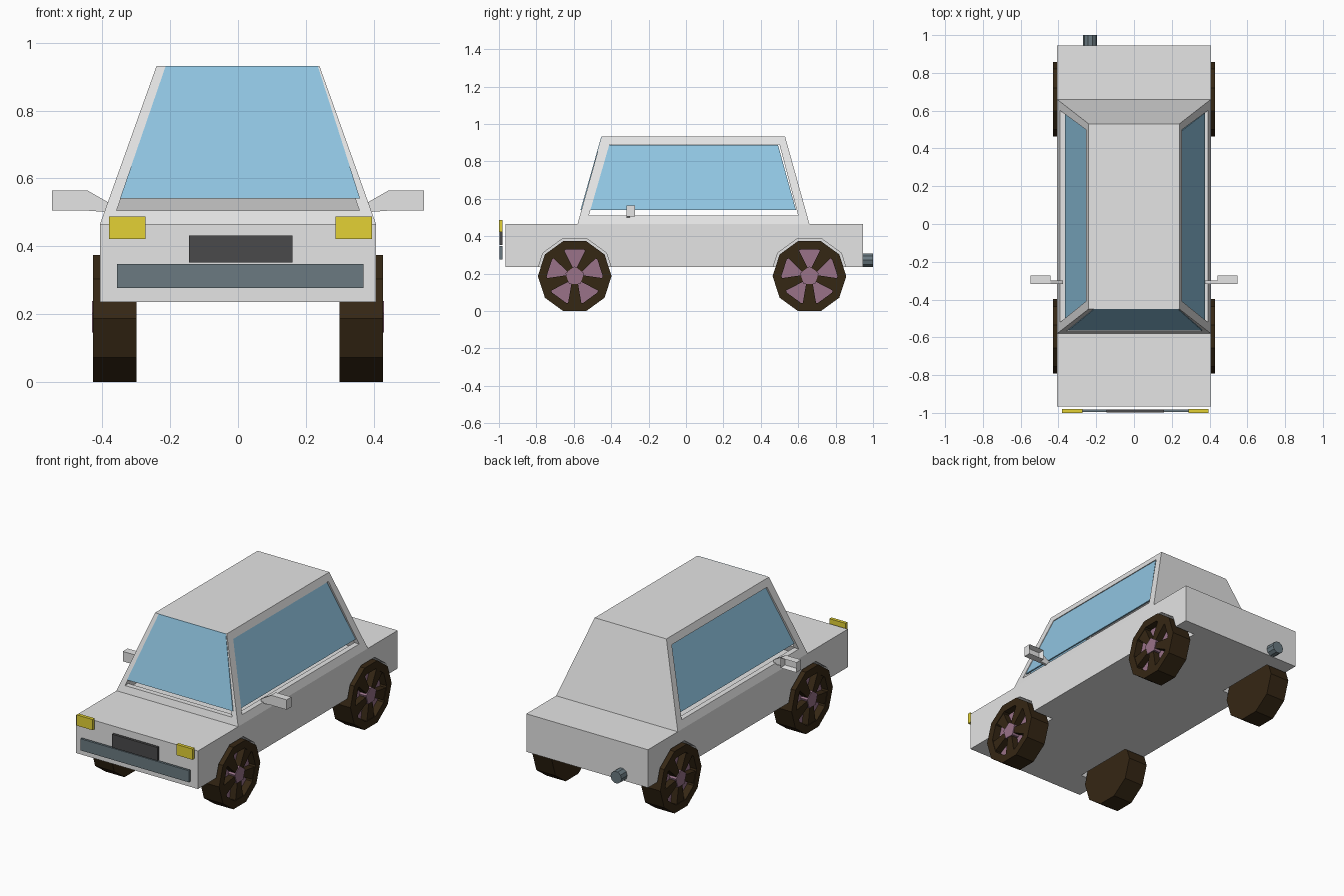
import bpy, bmesh
from math import cos, sin, pi
from mathutils import Vector

cube = bpy.data.objects.get("Cube")
if cube:
    bpy.data.objects.remove(cube)


def material(name, rgb):
    m = bpy.data.materials.new(name)
    m.use_nodes = True
    m.diffuse_color = (*rgb, 1)
    m.node_tree.nodes["Principled BSDF"].inputs["Base Color"].default_value = (*rgb, 1)
    return m


PAINT = material("pale grey paint", (0.78, 0.78, 0.78))
GLASS = material("blue glass", (0.28, 0.56, 0.76))
YELLOW = material("lamp yellow", (0.77, 0.64, 0.036))
STEEL = material("blue grey metal", (0.145, 0.195, 0.22))
BLACK = material("dark grey grille", (0.068, 0.068, 0.07))
RUBBER = material("dark brown rubber", (0.036, 0.02, 0.007))
MAUVE = material("mauve hub", (0.32, 0.17, 0.25))


def finish(name, bm, *mats):
    bmesh.ops.recalc_face_normals(bm, faces=bm.faces)
    me = bpy.data.meshes.new(name)
    bm.to_mesh(me)
    bm.free()
    for m in mats:
        me.materials.append(m)
    ob = bpy.data.objects.new(name, me)
    bpy.context.collection.objects.link(ob)
    return ob


def add_prism(bm, a, b, mat=0):
    """Solid between two matching loops of points."""
    va, vb = [[bm.verts.new(p) for p in loop] for loop in (a, b)]
    n = len(va)
    faces = [bm.faces.new(va), bm.faces.new(vb)]
    for i in range(n):
        j = (i + 1) % n
        faces.append(bm.faces.new((va[i], va[j], vb[j], vb[i])))
    for f in faces:
        f.material_index = mat
    return faces


def prism(name, a, b, mat):
    bm = bmesh.new()
    add_prism(bm, a, b)
    return finish(name, bm, mat)


def rect(x0, x1, y0, y1, z):
    return [(x0, y0, z), (x1, y0, z), (x1, y1, z), (x0, y1, z)]


def box(name, x0, x1, y0, y1, z0, z1, mat):
    return prism(name, rect(x0, x1, y0, y1, z0), rect(x0, x1, y0, y1, z1), mat)


def ring(x, r, cy, cz, n=10, turn=0.0):
    return [(x, cy + r * cos(turn + 2 * pi * i / n), cz + r * sin(turn + 2 * pi * i / n))
            for i in range(n)]


def cut(target, cutter):
    cutter.hide_render = True
    mod = target.modifiers.new("cut", "BOOLEAN")
    mod.operation, mod.solver, mod.object = "DIFFERENCE", "EXACT", cutter
    bpy.context.view_layer.objects.active = target
    bpy.ops.object.modifier_apply(modifier=mod.name)
    bpy.data.objects.remove(cutter)


AXLE_Z = 0.187
AXLES = {"front": -0.595, "rear": 0.66}
SIDES = {"left": 1, "right": -1}

# Lower body with wheel wells
body = box("lower_body", -0.407, 0.407, -0.965, 0.945, 0.235, 0.465, PAINT)
for y in AXLES.values():
    for s in SIDES.values():
        cut(body, prism("well_cutter", ring(s * 0.27, 0.21, y, AXLE_Z),
                        ring(s * 0.5, 0.21, y, AXLE_Z), PAINT))

# Hollow cabin with open side windows and windscreen
cabin = prism("cabin", rect(-0.407, 0.407, -0.58, 0.66, 0.465),
              rect(-0.24, 0.24, -0.45, 0.53, 0.932), PAINT)
cut(cabin, prism("inner_cutter", rect(-0.378, 0.378, -0.55, 0.63, 0.455),
                 rect(-0.222, 0.222, -0.425, 0.505, 0.9), PAINT))
side_profile = [(-0.52, 0.51), (0.6, 0.51), (0.5, 0.89), (-0.41, 0.89)]
cut(cabin, prism("side_cutter", [(-0.6, y, z) for y, z in side_profile],
                 [(0.6, y, z) for y, z in side_profile], PAINT))
front_profile = [(-0.358, 0.505), (0.358, 0.505), (0.226, 0.89), (-0.226, 0.89)]
cut(cabin, prism("front_cutter", [(x, -0.7, z) for x, z in front_profile],
                 [(x, -0.38, z) for x, z in front_profile], PAINT))


# Window panes
def pane(name, corners, inward):
    prism(name, corners, [Vector(p) + Vector(inward) for p in corners], GLASS)


pane("windscreen", [(-0.348, -0.564, 0.54), (0.36, -0.564, 0.54),
                    (0.235, -0.453, 0.932), (-0.213, -0.453, 0.932)], (0, 0.009, 0))
for side, s in SIDES.items():
    low, high = (0.376, 0.252) if s > 0 else (0.366, 0.244)
    pane(side + "_window", [(s * low, -0.52, 0.54), (s * low, 0.588, 0.54),
                            (s * high, 0.492, 0.888), (s * high, -0.415, 0.888)],
         (-s * 0.009, 0, 0))


# Wheels: decagon tyre, recessed mauve disc, five spokes and a hub
def wheel(name, s, cy):
    bm = bmesh.new()
    inner, outer, floor = s * 0.3, s * 0.428, s * 0.385
    loops = [[bm.verts.new(p) for p in ring(x, r, cy, AXLE_Z)]
             for x, r in ((inner, 0.197), (outer, 0.197), (outer, 0.15), (floor, 0.15))]
    for a, b in zip(loops, loops[1:]):
        for i in range(10):
            j = (i + 1) % 10
            bm.faces.new((a[i], a[j], b[j], b[i]))
    bm.faces.new(loops[0])
    bm.faces.new(loops[-1]).material_index = 1
    for k in range(5):
        t = pi * 0.3 + 2 * pi * k / 5
        out, across = Vector((0, cos(t), sin(t))), Vector((0, -sin(t), cos(t)))
        base = Vector((0, cy, AXLE_Z))
        flat = [base + out * r + across * w for r, w in
                ((0.03, -0.016), (0.148, -0.036), (0.148, 0.036), (0.03, 0.016))]
        add_prism(bm, [p + Vector((floor, 0, 0)) for p in flat],
                  [p + Vector((s * 0.425, 0, 0)) for p in flat])
    add_prism(bm, ring(floor, 0.052, cy, AXLE_Z, 5, pi / 2),
              ring(s * 0.43, 0.052, cy, AXLE_Z, 5, pi / 2), 1)
    finish(name, bm, RUBBER, MAUVE)


for end, y in AXLES.items():
    for side, s in SIDES.items():
        wheel(f"{end}_{side}_wheel", s, y)

# Door mirrors: hollow-backed head on a tapered arm
for side, s in SIDES.items():
    bm = bmesh.new()
    faces = add_prism(bm, rect(s * 0.443, s * 0.548, -0.318, -0.272, 0.505),
                      rect(s * 0.443, s * 0.548, -0.318, -0.272, 0.565))
    bmesh.ops.recalc_face_normals(bm, faces=bm.faces)
    back = max(faces, key=lambda f: f.calc_center_median().y)
    bmesh.ops.inset_region(bm, faces=[back], thickness=0.012)
    bmesh.ops.translate(bm, verts=back.verts, vec=(0, -0.03, 0))
    finish(side + "_mirror", bm, PAINT)
    arm = [(0.375, 0.5), (0.445, 0.505), (0.445, 0.565), (0.375, 0.525)]
    prism(side + "_mirror_arm", [(s * x, -0.317, z) for x, z in arm],
          [(s * x, -0.3, z) for x, z in arm], PAINT)

# Nose fittings
box("left_headlight", 0.288, 0.395, -1, -0.98, 0.422, 0.487, YELLOW)
box("right_headlight", -0.38, -0.273, -1, -0.98, 0.422, 0.487, YELLOW)
box("grille", -0.145, 0.16, -0.998, -0.982, 0.352, 0.432, BLACK)
box("front_bumper", -0.357, 0.37, -0.996, -0.982, 0.277, 0.347, STEEL)

# Exhaust pipe
pipe = [(y - 0.232, z) for _, y, z in ring(0, 0.037, 0, 0.272)]
prism("exhaust_pipe", [(x, 0.86, z) for x, z in pipe],
      [(x, 1.0, z) for x, z in pipe], STEEL)
